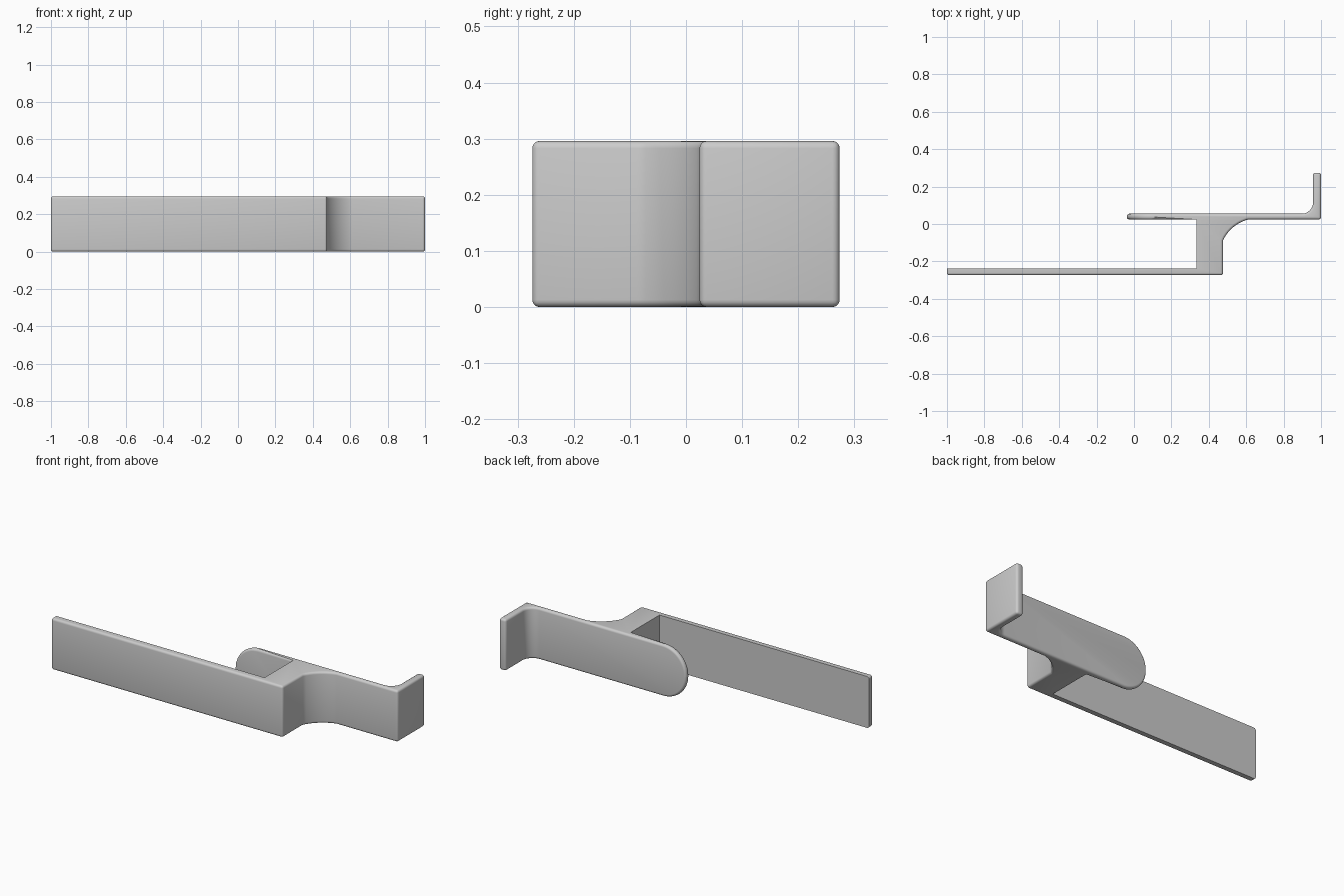
import bpy, bmesh, math
from mathutils import Vector

cube = bpy.data.objects.get("Cube")
if cube:
    bpy.data.objects.remove(cube, do_unlink=True)

HEIGHT = 0.296
FRONT, BAR_BACK = -0.274, -0.237        # long bar faces
ARM_FRONT, ARM_BACK = 0.024, 0.055      # short arm faces
BLOCK_L, BLOCK_R = 0.335, 0.476         # connecting block sides
ARM_END, HOOK_IN, HOOK_TIP = -0.038, 0.957, 0.274
EDGE = 0.013


def arc(cx, cy, r, a0, a1, n):
    """Points on an arc, angles in degrees."""
    return [(cx + r * math.cos(math.radians(a0 + (a1 - a0) * i / n)),
             cy + r * math.sin(math.radians(a0 + (a1 - a0) * i / n)))
            for i in range(n + 1)]


def sweep_between(p, q, turn, n):
    """Arc from p to q that turns clockwise by the given angle."""
    p, q = Vector(p), Vector(q)
    chord = q - p
    r = chord.length / (2 * math.sin(math.radians(turn / 2)))
    side = Vector((chord.y, -chord.x)).normalized()
    c = (p + q) / 2 + side * r * math.cos(math.radians(turn / 2))
    a0 = math.degrees(math.atan2(p.y - c.y, p.x - c.x))
    return arc(c.x, c.y, r, a0, a0 - turn, n)


# Plan profile: bar, block, curved brace, arm and hook
r = 0.06
profile = [(-1, FRONT), (BLOCK_R, FRONT)]
profile += sweep_between((BLOCK_R, -0.088), (0.61, ARM_FRONT), 50, 10)
profile += [(1, ARM_FRONT), (1, HOOK_TIP), (HOOK_IN, HOOK_TIP)]
profile += arc(HOOK_IN - r, ARM_BACK + r, r, 0, -90, 8)
profile += [(ARM_END, ARM_BACK), (ARM_END, ARM_FRONT),
            (BLOCK_L, ARM_FRONT), (BLOCK_L, BAR_BACK), (-1, BAR_BACK)]

bm = bmesh.new()
base = bm.faces.new([bm.verts.new((x, y, 0)) for x, y in profile])
top = bmesh.ops.extrude_face_region(bm, geom=[base])["geom"]
bmesh.ops.translate(bm, vec=(0, 0, HEIGHT),
                    verts=[v for v in top if isinstance(v, bmesh.types.BMVert)])
bmesh.ops.recalc_face_normals(bm, faces=bm.faces)

# Half-round free end of the arm
ends = [e for e in bm.edges
        if all(abs(v.co.x - ARM_END) < 1e-4 for v in e.verts)
        and abs(e.verts[0].co.z - e.verts[1].co.z) < 1e-4]
bmesh.ops.bevel(bm, geom=ends, offset=HEIGHT / 2 - 0.001, offset_type='OFFSET',
                segments=14, profile=0.5, affect='EDGES', clamp_overlap=False)


def softened(e):
    """Outer corners are rounded; the inside of the bar and block stays crisp."""
    if len(e.link_faces) != 2 or e.calc_face_angle_signed() < math.radians(35):
        return False
    inside = all(v.co.x < BLOCK_L + 1e-3 and v.co.y < ARM_FRONT + 1e-3
                 and v.co.y > FRONT + 1e-3 for v in e.verts)
    on_arm = all(abs(v.co.y - ARM_FRONT) < 1e-3 for v in e.verts)
    return on_arm or not inside


bmesh.ops.bevel(bm, geom=[e for e in bm.edges if softened(e)], offset=EDGE,
                offset_type='OFFSET', segments=4, profile=0.5,
                affect='EDGES', clamp_overlap=False)
bmesh.ops.recalc_face_normals(bm, faces=bm.faces)

mesh = bpy.data.meshes.new("bracket")
bm.to_mesh(mesh)
bm.free()
bracket = bpy.data.objects.new("bracket", mesh)
bpy.context.collection.objects.link(bracket)

# Plain grey material
grey = bpy.data.materials.new("plain grey")
grey.use_nodes = True
colour = (0.6, 0.6, 0.6, 1)
grey.diffuse_color = colour
grey.node_tree.nodes["Principled BSDF"].inputs["Base Color"].default_value = colour
mesh.materials.append(grey)

bpy.ops.object.select_all(action='DESELECT')
bracket.select_set(True)
bpy.context.view_layer.objects.active = bracket
bpy.ops.object.shade_smooth_by_angle(angle=math.radians(28))
